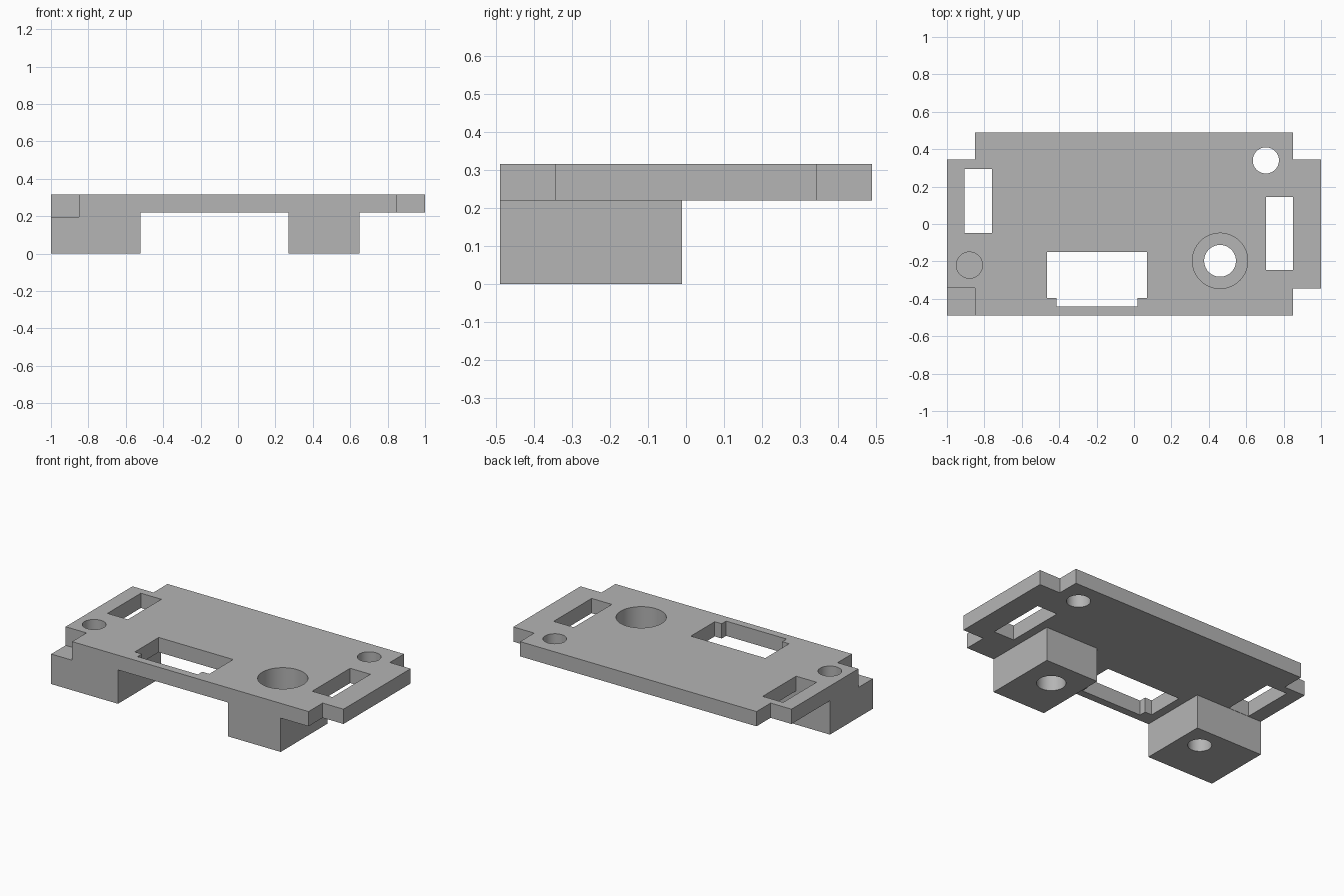
import bpy
import bmesh
import math

default = bpy.data.objects.get("Cube")
if default:
    bpy.data.objects.remove(default, do_unlink=True)

TOP, UNDER, STEP = 0.316, 0.22, 0.195   # plate top, plate underside, corner step
ABOVE, BELOW = 0.5, -0.2                # cutter overshoot

grey = bpy.data.materials.new("plain grey")
grey.use_nodes = True
colour = (0.46, 0.46, 0.46, 1)
grey.diffuse_color = colour
grey.node_tree.nodes["Principled BSDF"].inputs["Base Color"].default_value = colour


def prism(name, outline, z0, z1):
    """Extrude a counter-clockwise xy outline from z0 to z1."""
    bm = bmesh.new()
    base = bm.faces.new([bm.verts.new((x, y, z0)) for x, y in outline])
    result = bmesh.ops.extrude_face_region(bm, geom=[base], use_keep_orig=True)
    for v in result["geom"]:
        if isinstance(v, bmesh.types.BMVert):
            v.co.z = z1
    bmesh.ops.recalc_face_normals(bm, faces=bm.faces)
    mesh = bpy.data.meshes.new(name)
    bm.to_mesh(mesh)
    bm.free()
    mesh.materials.append(grey)
    obj = bpy.data.objects.new(name, mesh)
    bpy.context.collection.objects.link(obj)
    return obj


def rect(x0, x1, y0, y1):
    return [(x0, y0), (x1, y0), (x1, y1), (x0, y1)]


def circle(x, y, r, n=64):
    return [(x + r * math.cos(math.tau * i / n), y + r * math.sin(math.tau * i / n))
            for i in range(n)]


# Full-height body with three notched corners
body = prism("mounting_plate", [
    (-1, -0.49), (0.85, -0.49), (0.85, -0.345), (1, -0.345), (1, 0.345), (0.85, 0.345),
    (0.85, 0.49), (-0.85, 0.49), (-0.85, 0.345), (-1, 0.345)], 0, TOP)

# Space under the plate, leaving the two support blocks
underside = [(-1.2, -0.05), (-0.52, -0.05), (-0.52, -0.7), (0.27, -0.7), (0.27, -0.01),
             (0.65, -0.01), (0.65, -0.7), (1.2, -0.7), (1.2, 0.7), (-1.2, 0.7)]

# Stepped central window
window = [(-0.465, -0.395), (-0.415, -0.395), (-0.415, -0.44), (0.02, -0.44),
          (0.02, -0.395), (0.07, -0.395), (0.07, -0.15), (-0.465, -0.15)]

cuts = [
    ("underside", underside, BELOW, UNDER),
    ("corner_step", rect(-1.2, -0.85, -0.7, -0.342), STEP, ABOVE),
    ("window", window, 0.1, ABOVE),
    ("right_slot", rect(-0.905, -0.758, -0.048, 0.295), 0.1, ABOVE),
    ("left_slot", rect(0.705, 0.85, -0.245, 0.145), 0.1, ABOVE),
    ("back_hole", circle(0.705, 0.34, 0.07), 0.1, ABOVE),
    ("blind_top_hole", circle(-0.88, -0.22, 0.07), STEP, ABOVE),
    ("blind_bottom_hole", circle(-0.66, -0.195, 0.07), BELOW, 0.2),
    ("counterbore", circle(0.46, -0.197, 0.148), 0.12, ABOVE),
    ("screw_hole", circle(0.46, -0.197, 0.085), BELOW, ABOVE),
]

bpy.ops.object.select_all(action="DESELECT")
body.select_set(True)
bpy.context.view_layer.objects.active = body
for name, outline, z0, z1 in cuts:
    cutter = prism(name + "_cutter", outline, z0, z1)
    cutter.hide_render = True
    mod = body.modifiers.new(name, "BOOLEAN")
    mod.operation = "DIFFERENCE"
    mod.solver = "EXACT"
    mod.object = cutter
    bpy.ops.object.modifier_apply(modifier=mod.name)
    bpy.data.objects.remove(cutter, do_unlink=True)

# Smooth bores with crisp edges
bpy.ops.object.shade_smooth_by_angle(angle=math.radians(30))
